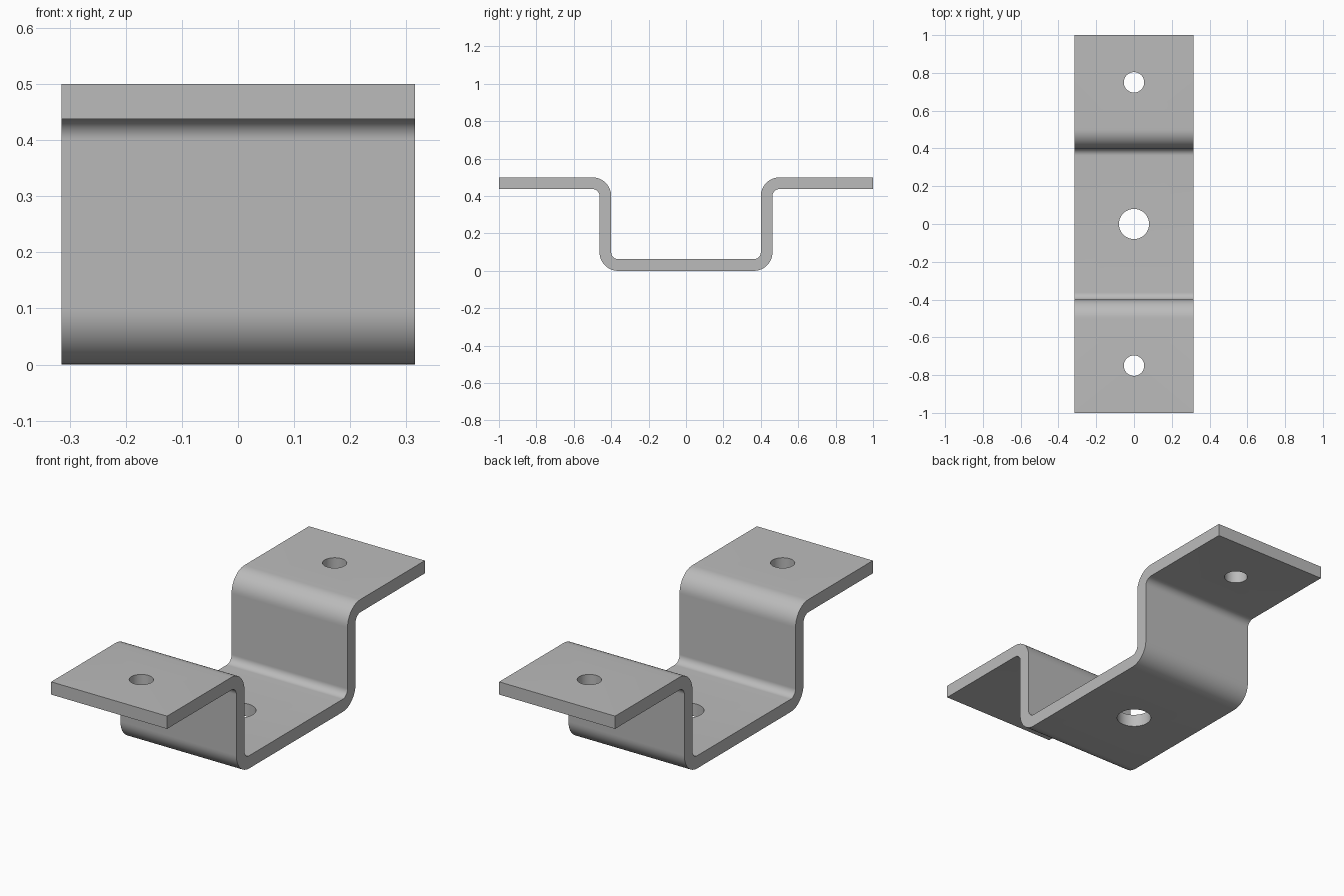
import bpy, bmesh
from math import cos, sin, radians

default = bpy.data.objects.get("Cube")
if default:
    bpy.data.objects.remove(default, do_unlink=True)

WIDTH, THICK, HEIGHT = 0.63, 0.0625, 0.5
R_OUT = 0.1
R_IN = R_OUT - THICK
WALL = 0.4          # inner face of each upright
STEPS = 12

steel = bpy.data.materials.new("grey_steel")
steel.use_nodes = True
grey = (0.5, 0.5, 0.5, 1)
steel.diffuse_color = grey
steel.node_tree.nodes["Principled BSDF"].inputs["Base Color"].default_value = grey


def arc(cy, cz, r, start, end):
    angles = [radians(start + (end - start) * i / STEPS) for i in range(STEPS + 1)]
    return [(cy + r * cos(a), cz + r * sin(a)) for a in angles]


# Bend centres of the foot and the flange on the +y side
foot = (WALL - R_IN, R_OUT)
flange = (WALL + R_OUT, HEIGHT - R_OUT)
lower = arc(*foot, R_OUT, -90, 0) + arc(*flange, R_IN, 180, 90) + [(1, HEIGHT - THICK)]
upper = [(1, HEIGHT)] + arc(*flange, R_OUT, 90, 180) + arc(*foot, R_IN, 0, -90)
half = lower + upper
# Mirror the half profile into one closed outline
mirrored = [(-y, z) for y, z in reversed(half)]
outline = half + mirrored

# Bent strip: profile extruded across the width
bm = bmesh.new()
face = bm.faces.new([bm.verts.new((-WIDTH / 2, y, z)) for y, z in outline])
ext = bmesh.ops.extrude_face_region(bm, geom=[face])
moved = [g for g in ext["geom"] if isinstance(g, bmesh.types.BMVert)]
bmesh.ops.translate(bm, vec=(WIDTH, 0, 0), verts=moved)
bmesh.ops.recalc_face_normals(bm, faces=bm.faces)
mesh = bpy.data.meshes.new("bracket_strip")
bm.to_mesh(mesh)
bm.free()
mesh.materials.append(steel)
bracket = bpy.data.objects.new("bracket_strip", mesh)
bpy.context.collection.objects.link(bracket)


# Bolt holes: one in each flange and a larger one in the foot
def drill(name, y, z, radius):
    bpy.ops.mesh.primitive_cylinder_add(vertices=48, radius=radius, depth=0.2, location=(0, y, z))
    cutter = bpy.context.object
    cutter.name = name
    cutter.data.materials.append(steel)
    mod = bracket.modifiers.new(name, "BOOLEAN")
    mod.operation, mod.solver, mod.object = "DIFFERENCE", "EXACT", cutter
    return cutter


flange_z = HEIGHT - THICK / 2
cutters = [
    drill("front_hole_cutter", -0.75, flange_z, 0.054),
    drill("back_hole_cutter", 0.75, flange_z, 0.054),
    drill("foot_hole_cutter", 0, THICK / 2, 0.08),
]

# Apply the cuts, then smooth the bends
bpy.ops.object.select_all(action="DESELECT")
bracket.select_set(True)
bpy.context.view_layer.objects.active = bracket
for mod in list(bracket.modifiers):
    bpy.ops.object.modifier_apply(modifier=mod.name)
for cutter in cutters:
    bpy.data.objects.remove(cutter, do_unlink=True)
bpy.ops.object.shade_smooth_by_angle(angle=radians(30))
